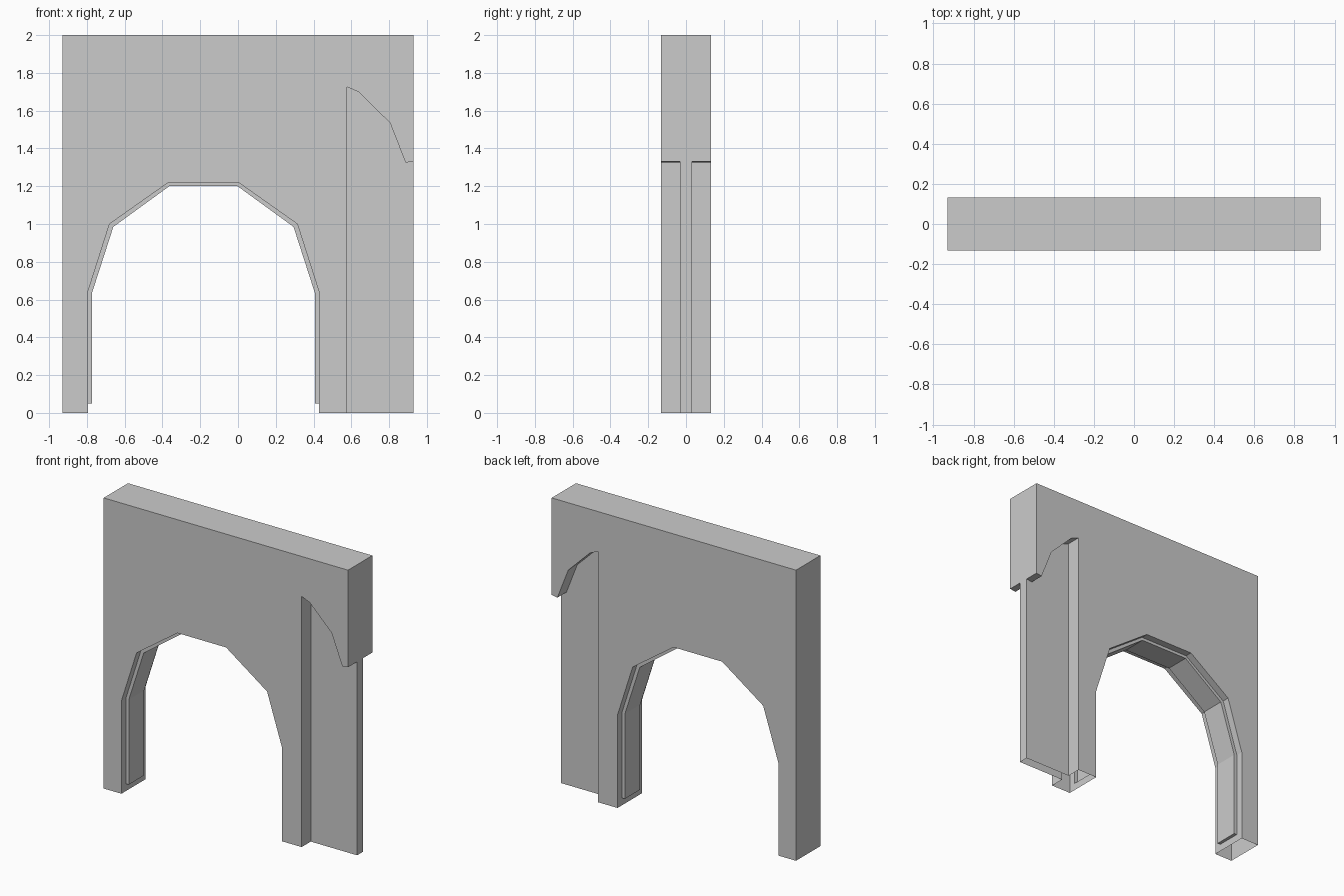
import bpy, bmesh

if "Cube" in bpy.data.objects:
    bpy.data.objects.remove(bpy.data.objects["Cube"])

DEPTH = 0.132   # half thickness of the wall
THIN = 0.033    # half thickness of the recessed wing
LINER = 0.083   # half depth of the raised arch lining
CX = -0.183     # centre of the arch

bm = bmesh.new()


def face(pts, y):
    """Flat x-z polygon at depth y."""
    bm.faces.new([bm.verts.new((x, y, z)) for x, z in pts])


def band(path, y0, y1):
    """Strip of quads along an x-z path, spanning y0 to y1."""
    for (xa, za), (xb, zb) in zip(path, path[1:]):
        bm.faces.new([bm.verts.new(c) for c in
                      ((xa, y0, za), (xb, y0, zb), (xb, y1, zb), (xa, y1, za))])


def arch(half):
    """Mirror half-width/height pairs into a full path, left to right."""
    return [(CX - w, z) for w, z in half] + [(CX + w, z) for w, z in reversed(half)]


outer = arch([(0.612, 0), (0.612, 0.05), (0.612, 0.64), (0.497, 1.0), (0.185, 1.22)])
inner = arch([(0.59, 0.05), (0.59, 0.635), (0.477, 0.985), (0.181, 1.2)])
recess = [(0.577, 0), (0.577, 1.725), (0.637, 1.70), (0.805, 1.535),
          (0.887, 1.325), (0.93, 1.332)]
shell = [(-0.93, 0), (-0.93, 2), (0.93, 2), (0.93, 1.332)]

# Outer left side, top and right end
band(shell, -DEPTH, DEPTH)

for s in (-1, 1):
    # Main wall face with arch and recess cut out
    face(shell + recess[-2::-1] + outer[::-1], s * DEPTH)
    # Recess step and thin wing face
    band(recess, s * DEPTH, s * THIN)
    face(recess + [(0.93, 0)], s * THIN)
    # Arch reveal and front edge of the raised lining
    band(outer, s * DEPTH, s * LINER)
    rim = outer[1:-1]
    for i in range(len(rim) - 1):
        face([rim[i], rim[i + 1], inner[i + 1], inner[i]], s * LINER)

# Raised lining, its lower ends, and the jamb feet below it
band(inner, -LINER, LINER)
for o, i in ((outer[1], inner[0]), (outer[-2], inner[-1])):
    band([o, i], -LINER, LINER)
band(outer[:2], -LINER, LINER)
band(outer[-2:], -LINER, LINER)

# End of the thin wing
band([(0.93, 0), (0.93, 1.332)], -THIN, THIN)

bmesh.ops.remove_doubles(bm, verts=bm.verts, dist=0.0005)
bmesh.ops.recalc_face_normals(bm, faces=bm.faces)
mesh = bpy.data.meshes.new("arch_wall")
bm.to_mesh(mesh)
bm.free()
bpy.context.collection.objects.link(bpy.data.objects.new("arch_wall", mesh))
